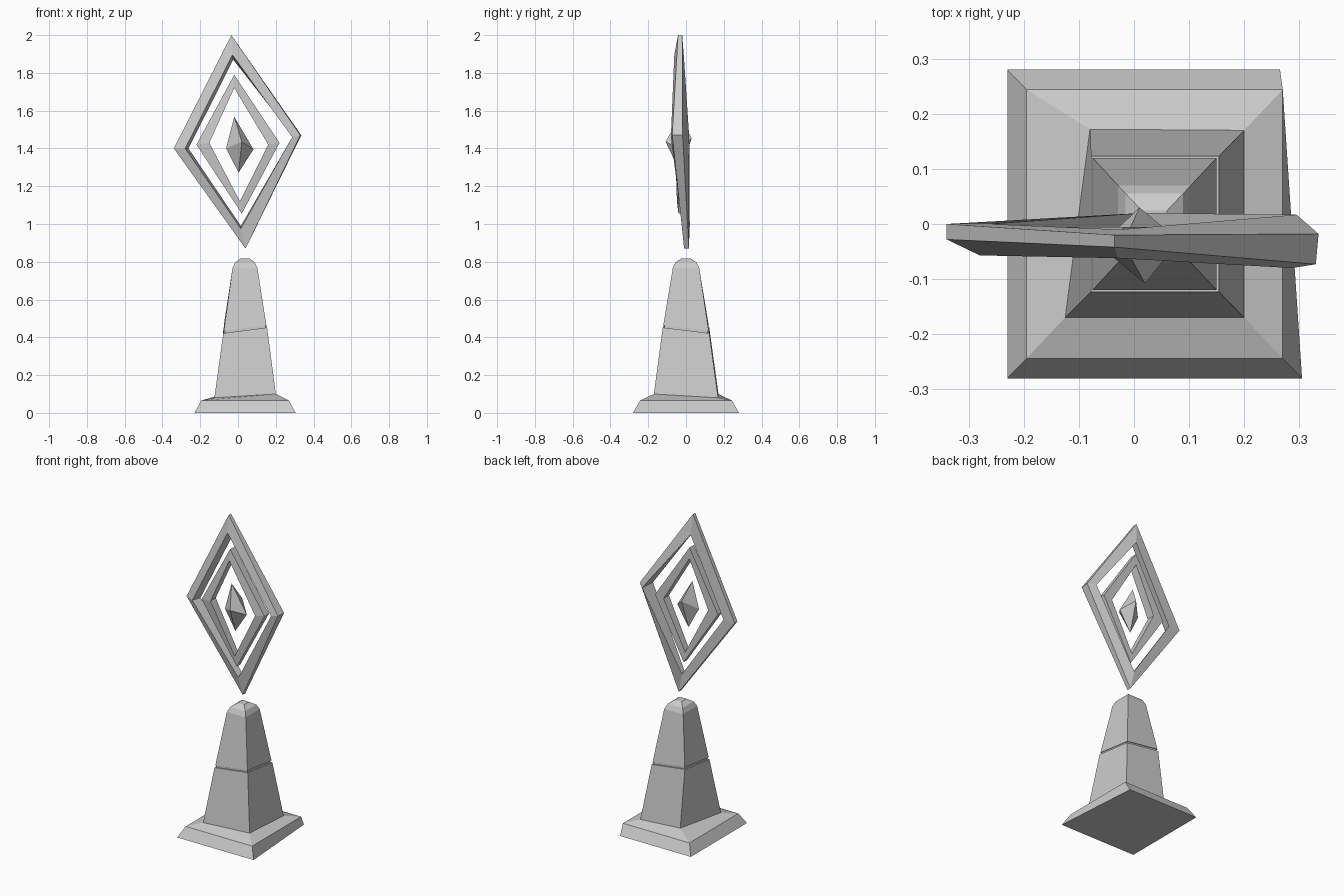
import bpy, bmesh

cube = bpy.data.objects.get("Cube")
if cube:
    bpy.data.objects.remove(cube, do_unlink=True)

stone = bpy.data.materials.new("grey_stone")
stone.use_nodes = True
GREY = (0.6, 0.6, 0.6, 1)
stone.diffuse_color = GREY
stone.node_tree.nodes["Principled BSDF"].inputs["Base Color"].default_value = GREY


def finish(name, bm):
    """Turn a bmesh into a flat-shaded stone object."""
    bmesh.ops.recalc_face_normals(bm, faces=bm.faces)
    mesh = bpy.data.meshes.new(name)
    bm.to_mesh(mesh)
    bm.free()
    mesh.materials.append(stone)
    obj = bpy.data.objects.new(name, mesh)
    bpy.context.collection.objects.link(obj)
    return obj


def bridge(bm, a, b):
    """Join two closed loops of vertices with quads."""
    n = len(a)
    for i in range(n):
        j = (i + 1) % n
        bm.faces.new((a[i], a[j], b[j], b[i]))


def loft(name, loops):
    """Stack four-cornered loops into a closed solid."""
    bm = bmesh.new()
    rings = [[bm.verts.new(p) for p in loop] for loop in loops]
    for low, high in zip(rings, rings[1:]):
        bridge(bm, low, high)
    bm.faces.new(rings[0][::-1])
    bm.faces.new(rings[-1])
    return finish(name, bm)


def rect(x0, x1, y, z, tilt=0):
    """Corner loop whose opposite corners are raised and lowered by tilt."""
    return [(x0, -y, z - tilt), (x1, -y, z + tilt),
            (x1, y, z - tilt), (x0, y, z + tilt)]


def square(half, z):
    return rect(0.037 - half, 0.037 + half, half * 1.06, z)


# Plinth: uneven slab rising gently to the foot of the shaft
slab = rect(-0.23, 0.305, 0.28, 0)
slab[2] = (0.265, 0.28, 0)
foot = rect(-0.125, 0.2, 0.17, 0.09, 0.01)
foot[3] = (-0.08, 0.172, 0.10)
loft("plinth", [slab, rect(-0.195, 0.27, 0.244, 0.065), foot])

# Shaft: lower block, recessed slanted groove, upper block and cap
loft("lower_shaft", [foot, rect(-0.078, 0.154, 0.123, 0.437, 0.015)])
loft("groove", [rect(-0.069, 0.145, 0.114, 0.43, 0.015),
                rect(-0.069, 0.145, 0.114, 0.46, 0.015)])
loft("upper_shaft", [rect(-0.075, 0.15, 0.12, 0.449, 0.015),
                     square(0.066, 0.767), square(0.052, 0.797),
                     square(0.023, 0.818)])


def ring(name, corners):
    """Diamond frame; each corner lists outer back, outer front,
    inner front and inner back points."""
    bm = bmesh.new()
    sections = [[bm.verts.new(p) for p in c] for c in corners]
    for i, section in enumerate(sections):
        bridge(bm, section, sections[(i + 1) % len(sections)])
    return finish(name, bm)


# Floating diamond frames, corners in order left, top, right, bottom
ring("outer_frame", [
    [(-0.34, 0, 1.4), (-0.34, -0.028, 1.4), (-0.28, -0.057, 1.4), (-0.262, 0, 1.4)],
    [(-0.035, -0.02, 2), (-0.035, -0.042, 2), (-0.03, -0.062, 1.895), (-0.025, -0.01, 1.87)],
    [(0.335, -0.018, 1.47), (0.33, -0.073, 1.47), (0.287, -0.08, 1.46), (0.295, 0.017, 1.46)],
    [(0.04, 0.015, 0.87), (0.04, -0.01, 0.87), (0.015, -0.018, 0.975), (0.015, 0.02, 0.99)]])


def inner_corner(outer, inner, front=-0.05, back=-0.005):
    return [(outer[0], back, outer[1]), (outer[0], front, outer[1]),
            (inner[0], front - 0.008, inner[1]), (inner[0], back, inner[1])]


ring("inner_frame", [
    inner_corner((-0.22, 1.42), (-0.152, 1.43)),
    inner_corner((-0.02, 1.79), (-0.02, 1.72)),
    inner_corner((0.22, 1.43), (0.16, 1.42)),
    inner_corner((0.02, 1.055), (0.01, 1.12), -0.04)])

# Faceted crystal in the middle
bm = bmesh.new()
waist = [bm.verts.new(p) for p in ((-0.063, -0.04, 1.4), (0.02, -0.108, 1.435),
                                   (0.082, -0.03, 1.395), (0.01, 0.03, 1.455))]
for tip in ((-0.02, -0.035, 1.568), (0.003, -0.03, 1.272)):
    v = bm.verts.new(tip)
    for i in range(4):
        bm.faces.new((waist[i], waist[(i + 1) % 4], v))
finish("crystal", bm)
